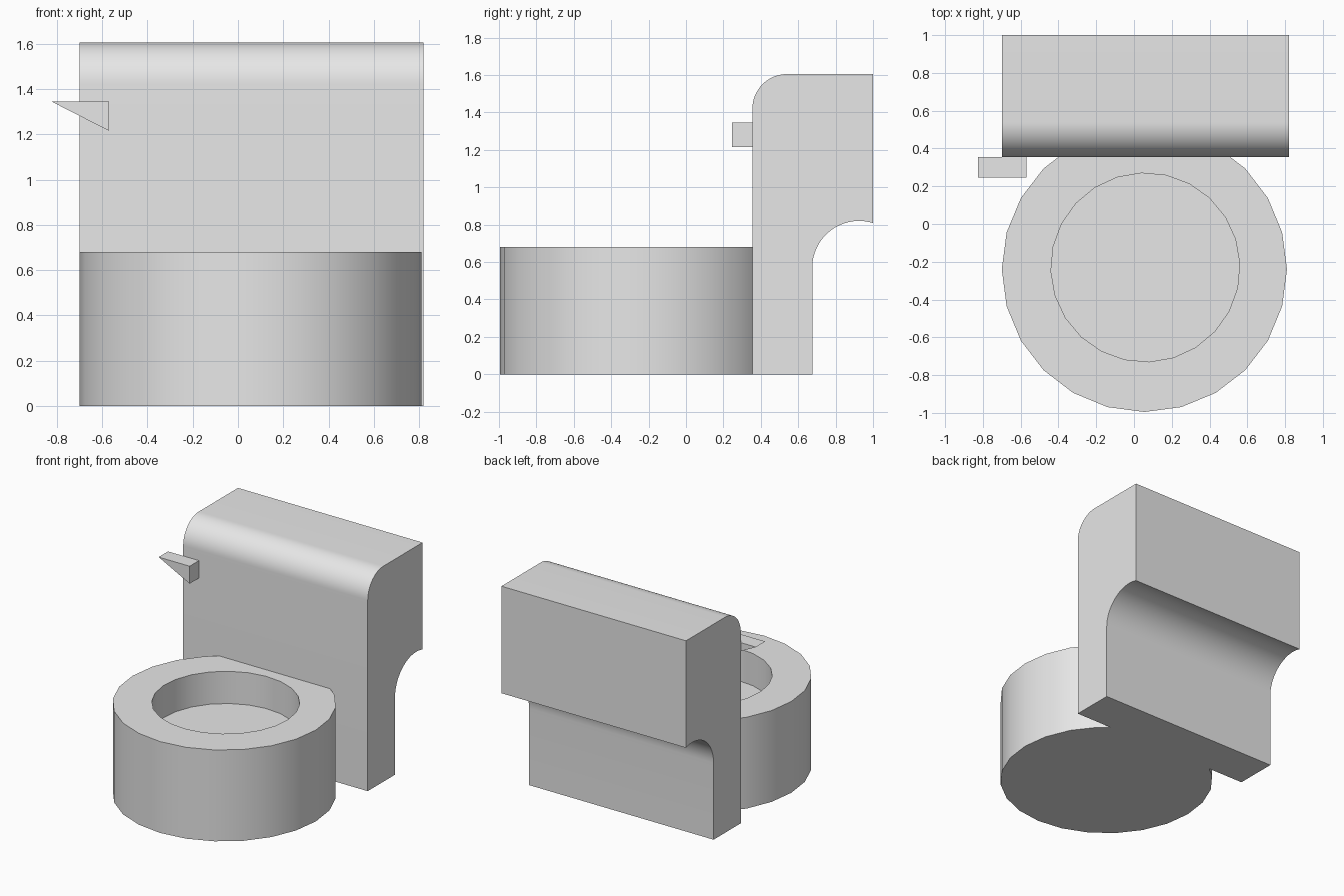
import bpy
import bmesh
import math

if "Cube" in bpy.data.objects:
    bpy.data.objects.remove(bpy.data.objects["Cube"])

# Single plain grey material
grey = bpy.data.materials.new("plain_grey")
grey.use_nodes = True
GREY = (0.8, 0.8, 0.8, 1.0)
grey.diffuse_color = GREY
grey.node_tree.nodes["Principled BSDF"].inputs["Base Color"].default_value = GREY


def finish(name, bm):
    """Turn a bmesh into a grey object with sharp corners and smooth curves."""
    bmesh.ops.recalc_face_normals(bm, faces=bm.faces)
    mesh = bpy.data.meshes.new(name)
    bm.to_mesh(mesh)
    bm.free()
    mesh.materials.append(grey)
    obj = bpy.data.objects.new(name, mesh)
    bpy.context.collection.objects.link(obj)
    bpy.ops.object.select_all(action='DESELECT')
    obj.select_set(True)
    bpy.context.view_layer.objects.active = obj
    bpy.ops.object.shade_smooth_by_angle(angle=math.radians(30))
    return obj


def prism(name, points, to_3d, start, end):
    """Extrude a 2D outline between two depths."""
    bm = bmesh.new()
    a = [bm.verts.new(to_3d(p, start)) for p in points]
    b = [bm.verts.new(to_3d(p, end)) for p in points]
    bm.faces.new(a)
    bm.faces.new(b)
    n = len(points)
    for i in range(n):
        j = (i + 1) % n
        bm.faces.new((a[i], a[j], b[j], b[i]))
    return finish(name, bm)


def arc(cx, cy, r, a0, a1, steps):
    angles = [math.radians(a0 + (a1 - a0) * i / steps) for i in range(steps + 1)]
    return [(cx + r * math.cos(t), cy + r * math.sin(t)) for t in angles]


# Tank and back support: side profile with rounded front top and scooped back
TANK_FRONT = 0.355
profile = [(TANK_FRONT, 0.0)]
profile += arc(TANK_FRONT + 0.185, 1.42, 0.185, 180, 90, 16)
profile += [(1.0, 1.605)]
profile += arc(0.925, 0.57, 0.25, 72.5, 180, 18)
profile += [(0.675, 0.0)]
prism("tank", profile, lambda p, x: (x, p[0], p[1]), -0.70, 0.82)

# Flush handle: wedge tapering outwards
prism("flush_handle", [(-0.825, 1.345), (-0.57, 1.345), (-0.57, 1.215)],
      lambda p, y: (p[0], y, p[1]), 0.245, TANK_FRONT)

# Bowl: faceted drum with a round well, cut flat against the tank
bm = bmesh.new()
SIDES = 24


def ring(cx, cy, r, z, turn=0.0):
    return [bm.verts.new((cx + r * math.cos(2 * math.pi * i / SIDES + turn),
                          cy + r * math.sin(2 * math.pi * i / SIDES + turn), z))
            for i in range(SIDES)]


TURN = math.radians(2.3)
rings = [ring(0.055, -0.24, 0.755, 0.0),
         ring(0.055, -0.24, 0.755, 0.68),
         ring(0.06, -0.23, 0.50, 0.68, TURN),
         ring(0.06, -0.23, 0.50, 0.44, TURN)]
for lower, upper in zip(rings, rings[1:]):
    for i in range(SIDES):
        j = (i + 1) % SIDES
        bm.faces.new((lower[i], lower[j], upper[j], upper[i]))
bm.faces.new(rings[0])
bm.faces.new(rings[-1])
cut = bmesh.ops.bisect_plane(bm, geom=bm.verts[:] + bm.edges[:] + bm.faces[:],
                             plane_co=(0, TANK_FRONT, 0), plane_no=(0, 1, 0),
                             clear_outer=True)
bmesh.ops.holes_fill(bm, edges=[e for e in bm.edges if e.is_boundary], sides=0)
finish("bowl", bm)
